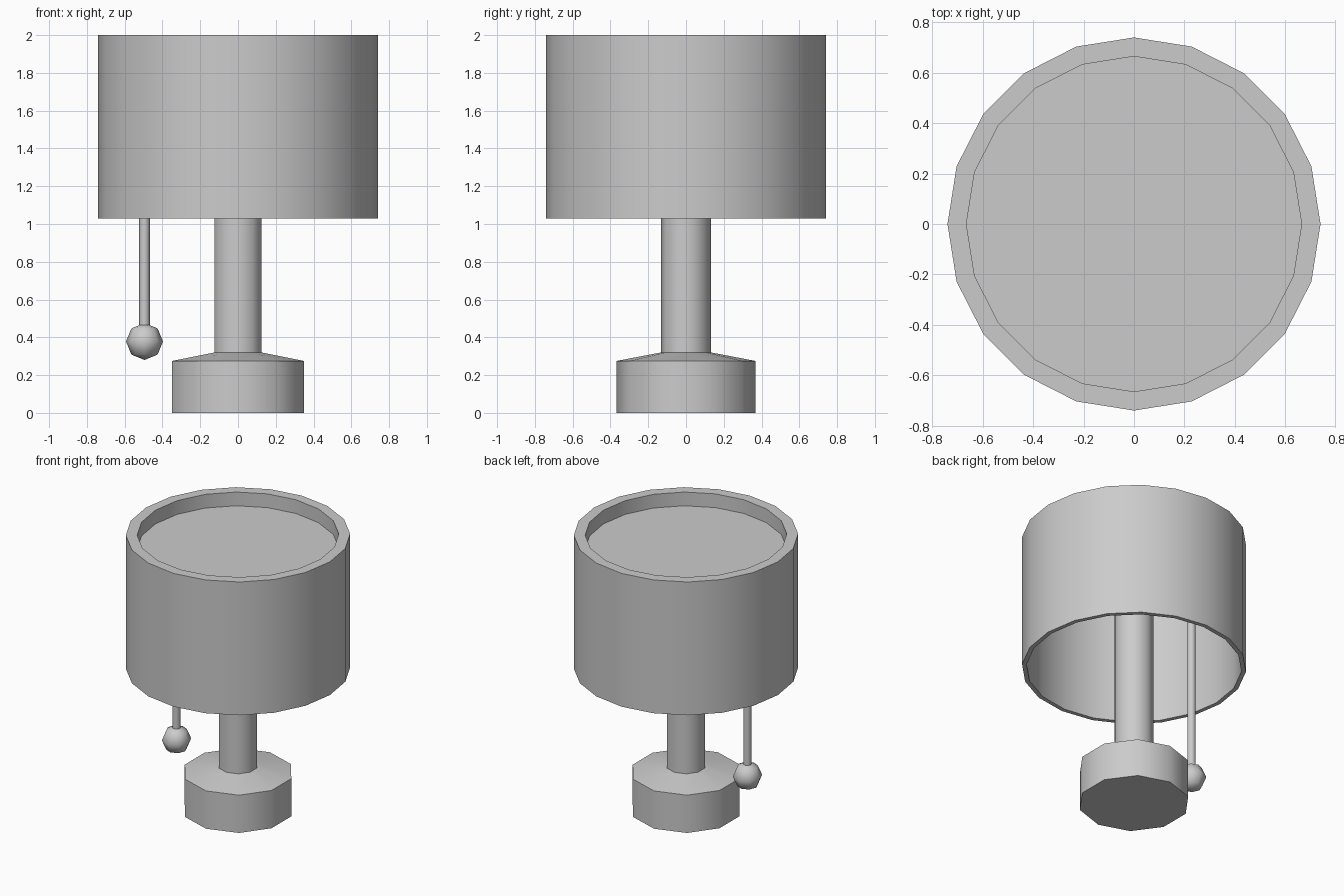
import bpy, math

cube = bpy.data.objects.get("Cube")
if cube:
    bpy.data.objects.remove(cube, do_unlink=True)

grey = bpy.data.materials.new("plain_grey")
grey.use_nodes = True
colour = (0.6, 0.6, 0.6, 1)
grey.diffuse_color = colour
grey.node_tree.nodes["Principled BSDF"].inputs["Base Color"].default_value = colour


def finish(obj, name):
    obj.name = name
    obj.data.materials.append(grey)
    bpy.ops.object.select_all(action='DESELECT')
    obj.select_set(True)
    bpy.context.view_layer.objects.active = obj
    bpy.ops.object.shade_smooth_by_angle(angle=math.radians(50))


def turned(name, profile, sides, x=0):
    """Revolve (radius, height) points around z; zero radius closes an end."""
    verts, rings, faces = [], [], []
    for r, z in profile:
        count = sides if r > 0 else 1
        rings.append([len(verts) + i % count for i in range(sides)])
        for i in range(count):
            a = math.pi / 2 + math.tau * i / sides
            verts.append((x + r * math.cos(a), r * math.sin(a), z))
    for low, high in zip(rings, rings[1:]):
        for i in range(sides):
            j = (i + 1) % sides
            corners = [low[i], low[j], high[j], high[i]]
            faces.append(list(dict.fromkeys(corners)))
    mesh = bpy.data.meshes.new(name)
    mesh.from_pydata(verts, [], faces)
    obj = bpy.data.objects.new(name, mesh)
    bpy.context.collection.objects.link(obj)
    finish(obj, name)


ceiling = 1.87

# Drum shade: open below, with a shallow recess in the top
turned("shade", [(0, ceiling), (0.71, ceiling), (0.71, 1.03), (0.74, 1.03),
                 (0.74, 2), (0.665, 2), (0.665, 1.9), (0, 1.9)], 20)

# Base with sloped top, running up into the post
turned("base_and_post", [(0, 0), (0.368, 0), (0.368, 0.275), (0.132, 0.32),
                         (0.132, ceiling), (0, ceiling)], 10)

# Pull cord and its ball
turned("pull_cord", [(0, 0.4), (0.028, 0.4), (0.028, ceiling), (0, ceiling)], 8, x=-0.495)
bpy.ops.mesh.primitive_uv_sphere_add(segments=8, ring_count=4, radius=0.098,
                                     location=(-0.495, 0, 0.378))
finish(bpy.context.object, "pull_ball")
